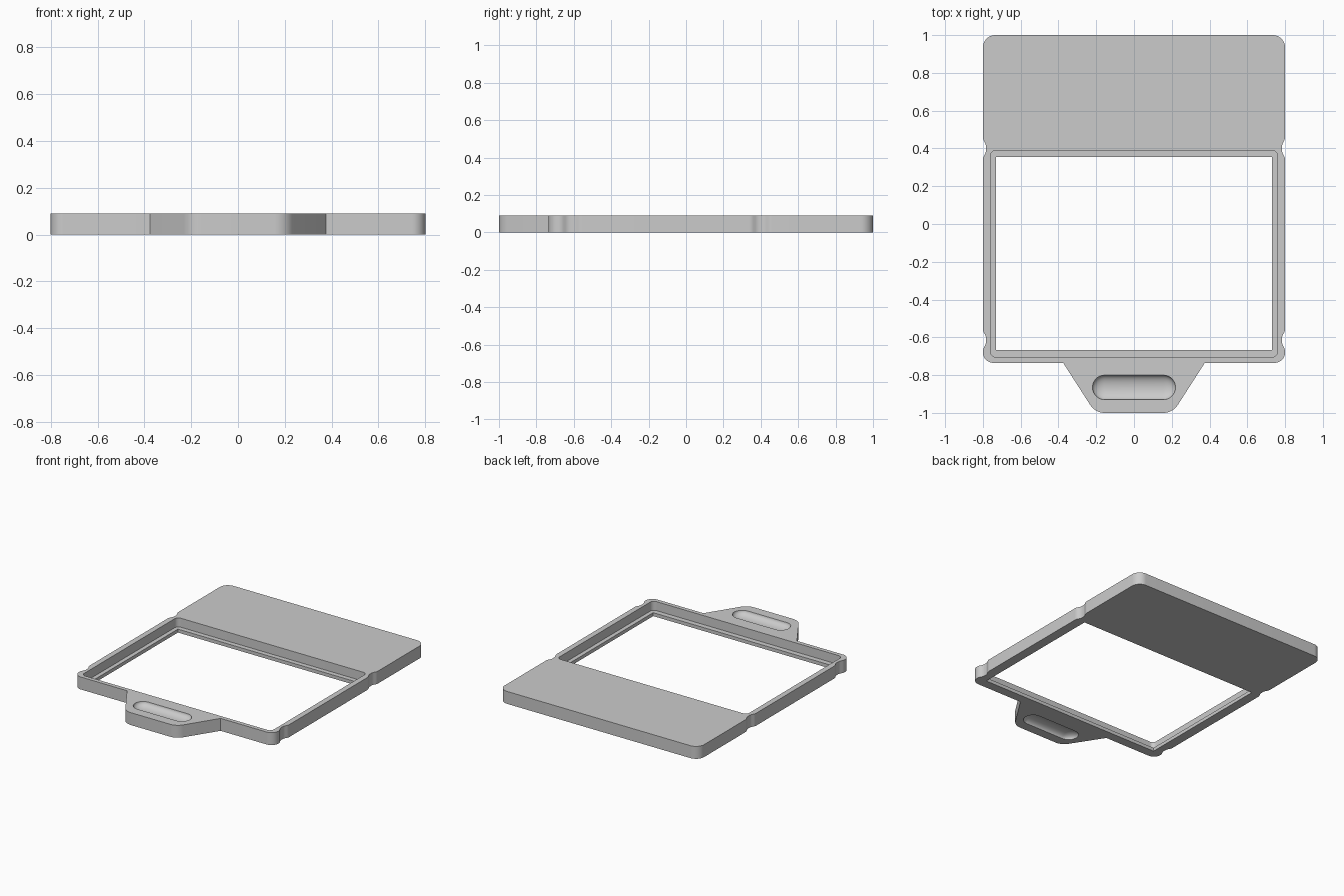
import bpy, bmesh
from math import tan
from mathutils import Vector

cube = bpy.data.objects.get("Cube")
if cube:
    bpy.data.objects.remove(cube)

THICK = 0.09
LEDGE = 0.025


def material(name, value):
    mat = bpy.data.materials.new(name)
    mat.use_nodes = True
    colour = (value, value, value, 1)
    mat.diffuse_color = colour
    mat.node_tree.nodes["Principled BSDF"].inputs["Base Color"].default_value = colour
    return mat


grey = material("grey plastic", 0.6)


def fillet(corners, steps=8):
    """Round each (x, y, radius) corner of a closed outline."""
    out = []
    for i, (x, y, r) in enumerate(corners):
        p = Vector((x, y))
        if r == 0:
            out.append(p)
            continue
        a = (Vector(corners[i - 1][:2]) - p).normalized()
        b = (Vector(corners[(i + 1) % len(corners)][:2]) - p).normalized()
        reach = r / tan(a.angle(b) / 2)
        centre = p + (a + b).normalized() * (r * r + reach * reach) ** 0.5
        start, end = p + a * reach - centre, p + b * reach - centre
        for k in range(steps + 1):
            out.append(centre + start.lerp(end, k / steps).normalized() * r)
    return out


def finish(name, bm):
    bmesh.ops.recalc_face_normals(bm, faces=bm.faces)
    mesh = bpy.data.meshes.new(name)
    bm.to_mesh(mesh)
    bm.free()
    mesh.materials.append(grey)
    obj = bpy.data.objects.new(name, mesh)
    bpy.context.collection.objects.link(obj)
    return obj


def prism(name, outline, z0, z1):
    bm = bmesh.new()
    face = bm.faces.new([bm.verts.new((p.x, p.y, z0)) for p in outline])
    # Extruding moves a copy, so keep the first face as the other cap
    top = bmesh.ops.extrude_face_region(bm, geom=[face], use_keep_orig=True)
    bmesh.ops.translate(bm, vec=(0, 0, z1 - z0),
                        verts=[v for v in top["geom"] if isinstance(v, bmesh.types.BMVert)])
    return finish(name, bm)


def rectangle(x, y0, y1, r):
    return fillet([(-x, y0, r), (x, y0, r), (x, y1, r), (-x, y1, r)])


def scoop(name, z):
    """Long rounded dish: a flattened ball pulled apart along x."""
    bm = bmesh.new()
    bmesh.ops.create_uvsphere(bm, u_segments=32, v_segments=16, radius=0.065)
    bmesh.ops.bisect_plane(bm, geom=bm.verts[:] + bm.edges[:] + bm.faces[:],
                           plane_co=(0, 0, 0), plane_no=(1, 0, 0), clear_inner=True)
    bmesh.ops.translate(bm, verts=bm.verts, vec=(0.155, 0, 0))
    mirrored = bmesh.ops.duplicate(bm, geom=bm.verts[:] + bm.edges[:] + bm.faces[:])
    bmesh.ops.scale(bm, vec=(-1, 1, 1),
                    verts=[v for v in mirrored["geom"] if isinstance(v, bmesh.types.BMVert)])
    bmesh.ops.bridge_loops(bm, edges=[e for e in bm.edges if e.is_boundary])
    for v in bm.verts:
        v.co = (v.co.x, v.co.y - 0.865, z + v.co.z * 0.55)
    return finish(name, bm)


def notch(y):
    """Shallow grip dent in the right side."""
    return [(0.8, y - 0.05, 0.05), (0.783, y - 0.018, 0.05),
            (0.783, y + 0.018, 0.05), (0.8, y + 0.05, 0.05)]


# Right half of the outline, from the handle up to the back edge
half = [(0.205, -1, 0.09), (0.375, -0.735, 0), (0.8, -0.735, 0.055)]
half += notch(-0.615) + notch(0.4) + [(0.8, 1, 0.065)]
outline = fillet(half + [(-x, y, r) for x, y, r in reversed(half)])
frame = prism("frame_with_handle", outline, 0, THICK)

# Stepped opening and the finger dishes on both faces of the handle
cutters = [
    prism("pocket_cutter", rectangle(0.76, -0.705, 0.39, 0.03), LEDGE, THICK + 0.1),
    prism("opening_cutter", rectangle(0.73, -0.667, 0.355, 0), -0.1, THICK + 0.2),
    scoop("top_dish_cutter", THICK),
    scoop("bottom_dish_cutter", 0),
]
for cutter in cutters:
    cutter.hide_render = True
    mod = frame.modifiers.new(cutter.name, "BOOLEAN")
    mod.operation = "DIFFERENCE"
    mod.solver = "EXACT"
    mod.object = cutter

# Bake the cuts and drop the cutters
bpy.context.view_layer.update()
baked = bpy.data.meshes.new_from_object(frame.evaluated_get(bpy.context.evaluated_depsgraph_get()))
frame.modifiers.clear()
frame.data = baked
for cutter in cutters:
    bpy.data.objects.remove(cutter)

bpy.ops.object.select_all(action="DESELECT")
frame.select_set(True)
bpy.context.view_layer.objects.active = frame
bpy.ops.object.shade_smooth_by_angle(angle=0.6)
